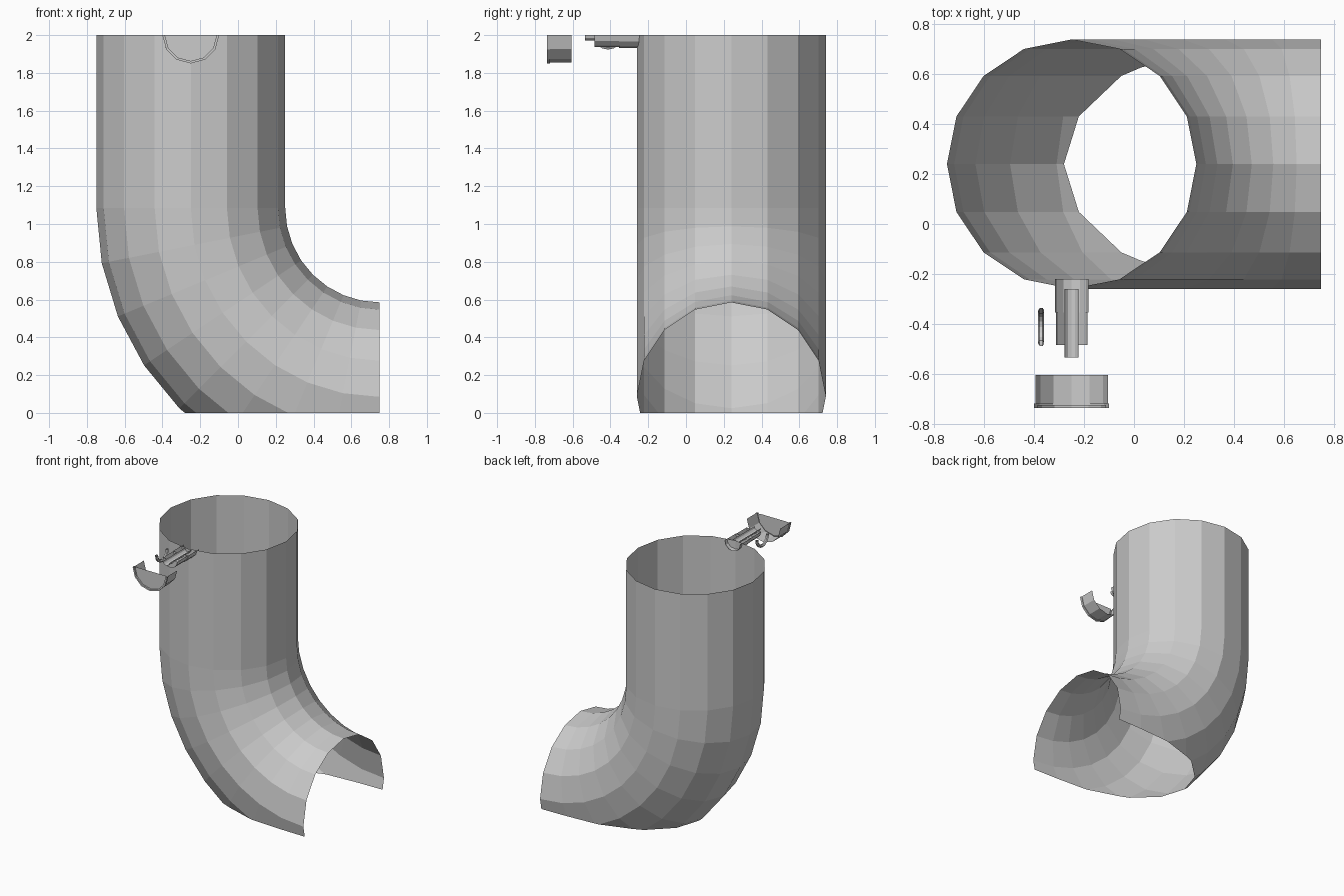
import bpy, bmesh, math
from mathutils import Vector

if "Cube" in bpy.data.objects:
    bpy.data.objects.remove(bpy.data.objects["Cube"])

grey = bpy.data.materials.new("light_grey")
grey.diffuse_color = (0.6, 0.6, 0.6, 1)
grey.use_nodes = True
grey.node_tree.nodes["Principled BSDF"].inputs["Base Color"].default_value = grey.diffuse_color
CX = -0.25  # x of the pipe and gauge axes


def finish(name, bm):
    bmesh.ops.remove_doubles(bm, verts=bm.verts, dist=1e-5)
    me = bpy.data.meshes.new(name)
    bm.to_mesh(me)
    bm.free()
    me.materials.append(grey)
    ob = bpy.data.objects.new(name, me)
    bpy.context.collection.objects.link(ob)
    return ob


def loft(bm, rings, closed):
    rows = [[bm.verts.new(p) for p in r] for r in rings]
    for a, b in zip(rows, rows[1:]):
        n = len(a)
        for i in range(n if closed else n - 1):
            j = (i + 1) % n
            bm.faces.new((a[i], a[j], b[j], b[i]))
    return rows


def half_lathe(name, profile, steps, cap=False):
    """Lower half of a turned shape about the y axis at z = 2; profile is (radius, y)."""
    bm = bmesh.new()
    rings = []
    for r, y in profile:
        rings.append([(CX + r * math.cos(math.pi * (1 + i / steps)), y,
                       2 + r * math.sin(math.pi * (1 + i / steps))) for i in range(steps + 1)])
    rows = loft(bm, rings, False)
    if cap:
        bm.faces.new(rows[-1])
    return finish(name, bm)


# Elbow pipe: straight 16-sided riser, then a quarter bend, sliced off at the ground
bm = bmesh.new()
path = [(Vector((CX, 0.24, 2)), 0)]
for k in range(9):
    a = math.radians(11.25 * k)
    path.append((Vector((0.75 - math.cos(a), 0.24, 1.085 - math.sin(a))), a))
rings = []
for c, a in path:
    side = Vector((math.cos(a), 0, math.sin(a)))
    rings.append([c + 0.5 * (math.cos(t) * side + math.sin(t) * Vector((0, 1, 0)))
                  for t in [math.tau * i / 16 for i in range(16)]])
loft(bm, rings, True)
bmesh.ops.bisect_plane(bm, geom=bm.verts[:] + bm.edges[:] + bm.faces[:],
                       plane_co=(0, 0, 0), plane_no=(0, 0, -1), clear_outer=True)
bmesh.ops.recalc_face_normals(bm, faces=bm.faces[:])
finish("elbow_pipe", bm)

# Gauge fittings, each cut off level with the pipe top
half_lathe("fitting_base", [(0.067, -0.22), (0.067, -0.355), (0.03, -0.355)], 6)
half_lathe("fitting_nut", [(0.03, -0.355), (0.063, -0.355), (0.063, -0.485), (0.03, -0.485)], 6)
half_lathe("gauge_stem", [(0.028, -0.26), (0.028, -0.535)], 6)

# Gauge housing with a narrow front lip and a recessed dial
half_lathe("gauge_housing", [(0.145, -0.605), (0.145, -0.72), (0.15, -0.72),
                             (0.15, -0.737), (0.137, -0.737), (0.137, -0.725)], 6, cap=True)

# Square dial plate on the gauge face
bm = bmesh.new()
bm.faces.new([bm.verts.new((CX + x, -0.728, z)) for x, z in
              ((-0.115, 1.94), (-0.115, 2), (0.115, 2), (0.115, 1.94), (0.06, 1.885), (-0.06, 1.885))])
finish("dial_plate", bm)

# Pull ring beside the nut: lower half of a small torus
bm = bmesh.new()
rings = []
for k in range(9):
    a = math.pi * (1 + k / 8)
    rings.append([(-0.372 + 0.012 * math.cos(t), -0.413 + (0.066 + 0.012 * math.sin(t)) * math.cos(a),
                   2 + (0.066 + 0.012 * math.sin(t)) * math.sin(a))
                  for t in [math.tau * i / 6 for i in range(6)]])
loft(bm, rings, True)
finish("pull_ring", bm)
